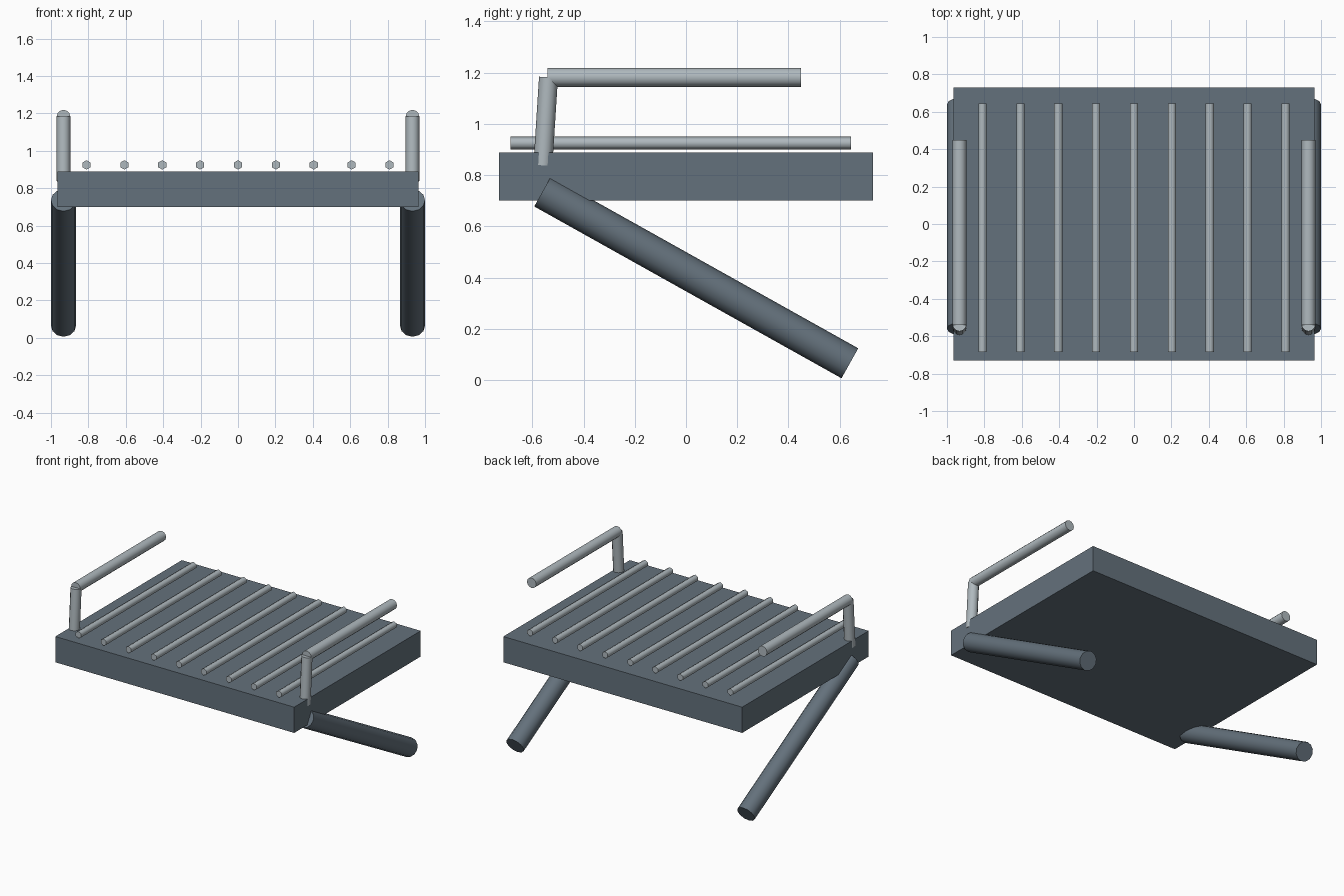
import bpy
import math
from mathutils import Vector

old = bpy.data.objects.get("Cube")
if old:
    bpy.data.objects.remove(old, do_unlink=True)


def material(name, rgb):
    m = bpy.data.materials.new(name)
    m.use_nodes = True
    colour = (*rgb, 1.0)
    m.diffuse_color = colour
    m.node_tree.nodes["Principled BSDF"].inputs["Base Color"].default_value = colour
    return m


slate = material("slate grey", (0.127, 0.165, 0.2))
steel = material("pale steel", (0.43, 0.485, 0.515))


def rod(name, start, end, radius, sides, mat):
    """Capped cylinder between two points, smooth around and sharp at the caps."""
    start, end = Vector(start), Vector(end)
    axis = end - start
    bpy.ops.mesh.primitive_cylinder_add(vertices=sides, radius=radius, depth=axis.length,
                                        location=(start + end) / 2)
    ob = bpy.context.object
    ob.name = name
    ob.rotation_euler = axis.to_track_quat('Z', 'Y').to_euler()
    ob.data.materials.append(mat)
    bpy.ops.object.shade_smooth_by_angle(angle=math.radians(65))
    return ob


# Thick flat deck
bpy.ops.mesh.primitive_cube_add(size=1, location=(0, 0, 0.795))
deck = bpy.context.object
deck.name = "deck"
deck.scale = (1.93, 1.46, 0.188)
deck.data.materials.append(slate)

# Thin hexagonal slats running front to back
for i in range(9):
    x = (i - 4) * 0.2025
    rod(f"slat_{i + 1}", (x, -0.685, 0.925), (x, 0.645, 0.925), 0.025, 6, steel)

# Slanted leg, handle post and handle rail on each side
for side, s in (("left", 1), ("right", -1)):
    x = s * 0.933
    rod(f"{side}_leg", (x, -0.56, 0.736), (x, 0.64, 0.065), 0.067, 12, slate)
    rod(f"{side}_handle_post", (x, -0.559, 0.838), (x, -0.537, 1.182), 0.037, 12, steel)
    rod(f"{side}_handle_rail", (x, -0.54, 1.182), (x, 0.45, 1.182), 0.037, 12, steel)
